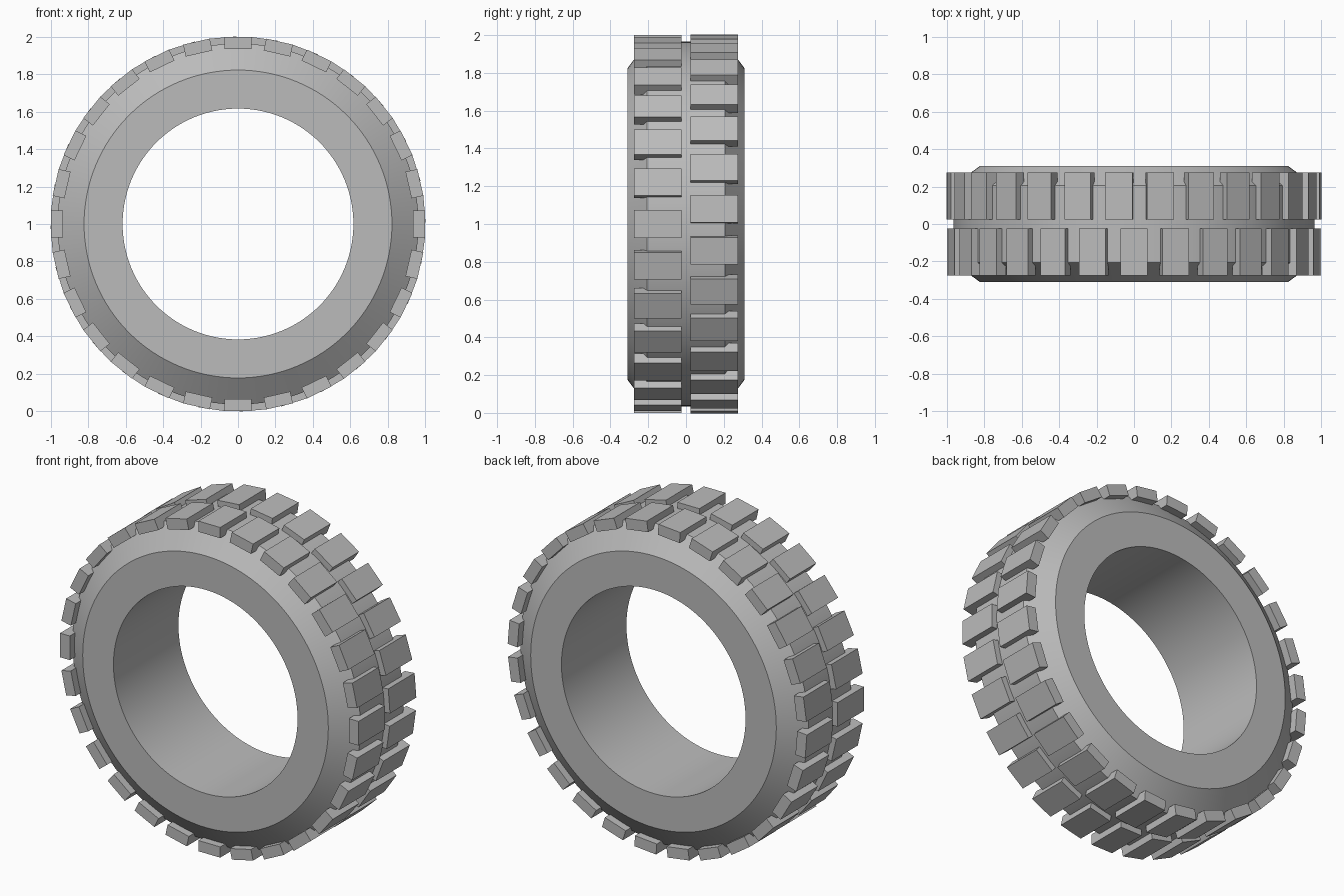
import bpy, bmesh, math
from mathutils import Matrix, Vector

cube = bpy.data.objects.get("Cube")
if cube:
    bpy.data.objects.remove(cube, do_unlink=True)

rubber = bpy.data.materials.new("grey_rubber")
rubber.use_nodes = True
rubber.diffuse_color = (0.5, 0.5, 0.5, 1)
rubber.node_tree.nodes["Principled BSDF"].inputs["Base Color"].default_value = (0.5, 0.5, 0.5, 1)

SEGMENTS = 128
LUGS = 28
LUG_SIZE = Vector((0.146, 0.252, 0.065))  # around, across, radial
LUG_OFFSET = 0.149                        # row centre from the middle


def add_object(name, bm):
    bmesh.ops.recalc_face_normals(bm, faces=bm.faces)
    mesh = bpy.data.meshes.new(name)
    bm.to_mesh(mesh)
    bm.free()
    mesh.materials.append(rubber)
    obj = bpy.data.objects.new(name, mesh)
    obj.location.z = 1
    bpy.context.collection.objects.link(obj)
    return obj


# Tyre carcass: a closed (radius, y) profile swept around the axle
half = [(0.617, 0.311), (0.823, 0.311), (0.965, 0.206)]
profile = half + [(r, -y) for r, y in reversed(half)]
bm = bmesh.new()
rings = []
for i in range(SEGMENTS):
    turn = Matrix.Rotation(math.tau * i / SEGMENTS, 3, 'Y')
    rings.append([bm.verts.new(turn @ Vector((0, y, r))) for r, y in profile])
for i, ring in enumerate(rings):
    after = rings[(i + 1) % SEGMENTS]
    for j in range(len(profile)):
        k = (j + 1) % len(profile)
        bm.faces.new((ring[j], ring[k], after[k], after[j]))
carcass = add_object("tyre_carcass", bm)
bpy.context.view_layer.objects.active = carcass
carcass.select_set(True)
bpy.ops.object.shade_smooth_by_angle(angle=math.radians(25))
carcass.select_set(False)


# Tread rows: flat blocks, the back row staggered against the front row
def tread_row(name, y, start):
    bm = bmesh.new()
    for i in range(LUGS):
        turn = Matrix.Rotation(start + math.tau * i / LUGS, 4, 'Y')
        place = Matrix.Translation((0, y, 1 - LUG_SIZE.z / 2))
        bmesh.ops.create_cube(bm, size=1, matrix=turn @ place @ Matrix.Diagonal((*LUG_SIZE, 1)))
    return add_object(name, bm)


tread_row("front_tread_blocks", -LUG_OFFSET, 0)
tread_row("back_tread_blocks", LUG_OFFSET, math.radians(8.2))
